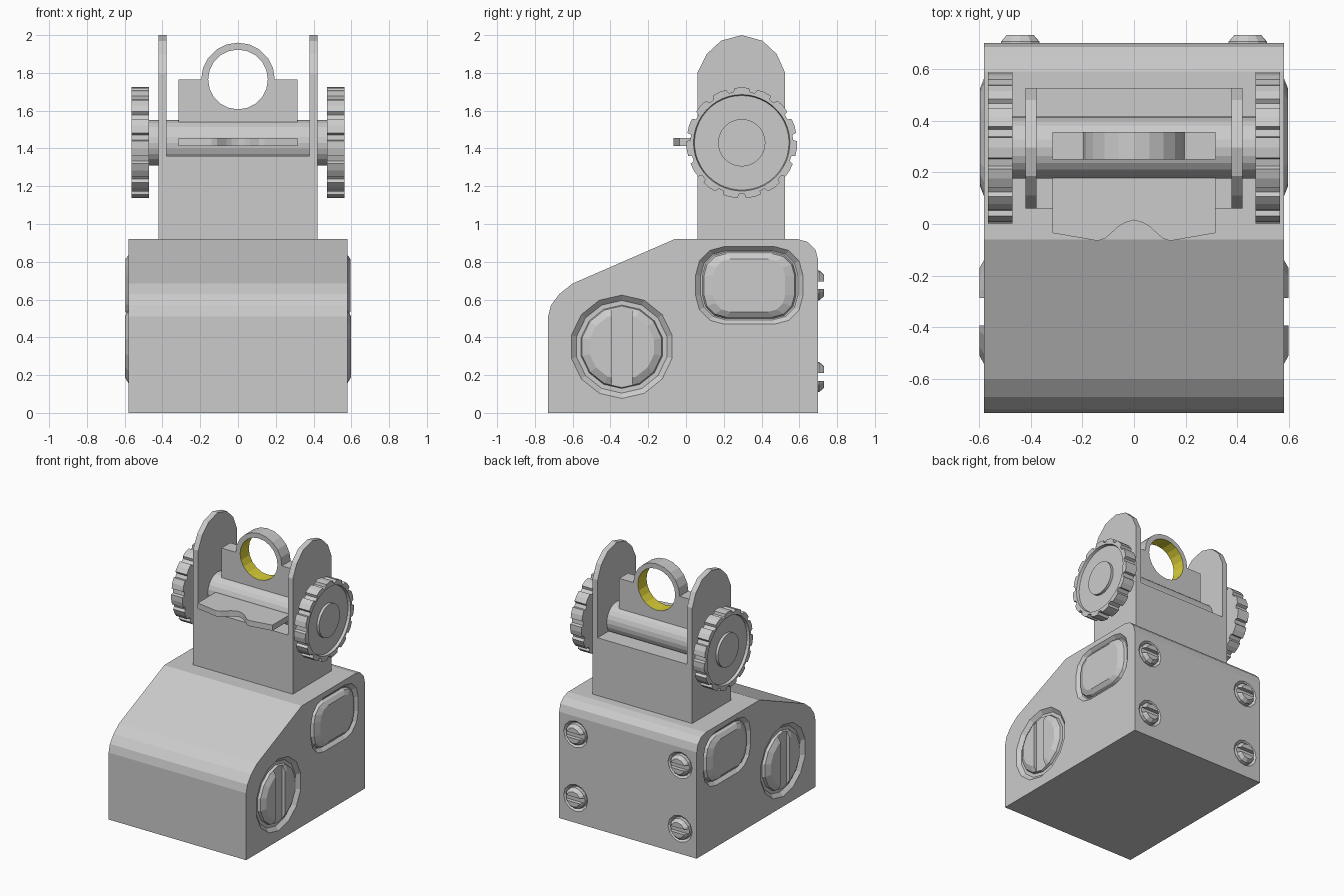
import bpy, bmesh
from math import sin, cos, pi, radians

cube = bpy.data.objects.get("Cube")
if cube:
    bpy.data.objects.remove(cube)


def material(name, rgb):
    m = bpy.data.materials.new(name)
    m.use_nodes = True
    col = (*rgb, 1)
    m.diffuse_color = col
    m.node_tree.nodes["Principled BSDF"].inputs["Base Color"].default_value = col
    return m


GREY = material("light_grey", (0.6, 0.6, 0.6))
YELLOW = material("yellow", (0.7, 0.62, 0.04))

# Outlines lie in the two remaining axes, in x, y, z order
PLACE = {
    "x": lambda u, v, h: (h, u, v),
    "y": lambda u, v, h: (u, h, v),
    "z": lambda u, v, h: (u, v, h),
}


def loft(name, axis, rings):
    """Skin a list of (outline, height) rings and cap both ends."""
    bm = bmesh.new()
    loops = [[bm.verts.new(PLACE[axis](u, v, h)) for u, v in outline]
             for outline, h in rings]
    n = len(loops[0])
    for a, b in zip(loops, loops[1:]):
        for i in range(n):
            j = (i + 1) % n
            bm.faces.new((a[i], a[j], b[j], b[i]))
    bm.faces.new(loops[0])
    bm.faces.new(loops[-1])
    bmesh.ops.recalc_face_normals(bm, faces=bm.faces)
    mesh = bpy.data.meshes.new(name)
    bm.to_mesh(mesh)
    bm.free()
    mesh.materials.append(GREY)
    obj = bpy.data.objects.new(name, mesh)
    bpy.context.collection.objects.link(obj)
    return obj


def extrude(name, axis, outline, h0, h1):
    return loft(name, axis, [(outline, h0), (outline, h1)])


def cut(obj, cutter):
    """Subtract the cutter for good and delete it."""
    mod = obj.modifiers.new("cut", "BOOLEAN")
    mod.operation, mod.solver, mod.object = "DIFFERENCE", "EXACT", cutter
    bpy.context.view_layer.update()
    graph = bpy.context.evaluated_depsgraph_get()
    mesh = bpy.data.meshes.new_from_object(obj.evaluated_get(graph))
    obj.modifiers.clear()
    obj.data = mesh
    bpy.data.objects.remove(cutter)


def circle(u, v, r, n):
    return [(u + r * sin(2 * pi * i / n), v + r * cos(2 * pi * i / n))
            for i in range(n)]


def rect(u0, u1, v0, v1):
    return [(u0, v0), (u1, v0), (u1, v1), (u0, v1)]


def pill(u, v, w, h, r, steps=3):
    """Rounded rectangle of half sizes w and h."""
    pts = []
    for q, (su, sv) in enumerate([(1, 1), (-1, 1), (-1, -1), (1, -1)]):
        for i in range(steps + 1):
            a = radians(90) * (q + i / steps)
            pts.append((u + su * (w - r) + r * cos(a), v + sv * (h - r) + r * sin(a)))
    return pts


# Base with sloped front and rounded edges
base = extrude("base", "x", [
    (-0.73, 0), (-0.73, 0.51), (-0.715, 0.57), (-0.67, 0.63), (-0.6, 0.685),
    (-0.06, 0.92), (0.59, 0.92), (0.645, 0.905), (0.685, 0.865), (0.7, 0.81),
    (0.7, 0)], -0.58, 0.58)

# Upright with two rounded ears
upright = extrude("upright", "x", [
    (0.06, 0.9), (0.06, 1.8), (0.11, 1.9), (0.185, 1.97), (0.295, 2.0),
    (0.405, 1.97), (0.48, 1.9), (0.525, 1.8), (0.525, 0.9)], -0.42, 0.42)
cut(upright, extrude("gap_cutter", "x", rect(-0.1, 0.7, 1.36, 2.1), -0.378, 0.378))

# Axle through the ears
AY, AZ = 0.295, 1.43
extrude("axle", "x", circle(AY, AZ, 0.12, 24), -0.48, 0.48)

# Rear sight plate with a lined ring
HZ = 1.765
arc = [(0.195 * cos(pi * i / 10), HZ + 0.195 * sin(pi * i / 10)) for i in range(11)]
aperture = extrude("aperture", "y", [(-0.315, 1.48), (0.315, 1.48), (0.315, HZ)]
                   + arc + [(-0.315, HZ)], 0.25, 0.355)
cut(aperture, extrude("hole_cutter", "y", circle(0, HZ, 0.158, 20), 0, 0.6))
aperture.data.materials.clear()
aperture.data.materials.append(GREY)
aperture.data.materials.append(YELLOW)
for f in aperture.data.polygons:
    d = ((f.center.x) ** 2 + (f.center.z - HZ) ** 2) ** 0.5
    f.material_index = int(abs(f.normal.y) < 0.1 and d < 0.165)

# Flat notched leaf in front of the axle
half = [(0.315, -0.035), (0.14, -0.065), (0.11, -0.055), (0.06, -0.01), (0.035, 0.005)]
extrude("notched_leaf", "z", [(-0.315, 0.22), (0.315, 0.22)] + half + [(0, 0.015)]
        + [(-x, y) for x, y in reversed(half)], 1.412, 1.455)

# Toothed knob outline
TEETH = 15
teeth = []
for i in range(TEETH):
    for frac, r in ((-0.32, 0.292), (0, 0.294), (0.32, 0.292), (0.38, 0.272), (0.62, 0.272)):
        a = 2 * pi * (i + frac) / TEETH
        teeth.append((AY + r * sin(a), AZ + r * cos(a)))


def around(r):
    """Circle matching the knob outline point for point."""
    pts = []
    for u, v in teeth:
        d = ((u - AY) ** 2 + (v - AZ) ** 2) ** 0.5
        pts.append((AY + (u - AY) * r / d, AZ + (v - AZ) * r / d))
    return pts


DY, DZ = -0.34, 0.35
BY, BZ = 0.335, 0.675
for side, s in (("left", 1), ("right", -1)):
    # Adjustment knob with dished face and centre boss
    loft(side + "_knob", "x", [
        (teeth, s * 0.47), (teeth, s * 0.565), (around(0.255), s * 0.565),
        (around(0.25), s * 0.545), (around(0.125), s * 0.545),
        (around(0.125), s * 0.565)])

    # Slotted dial in a round recess
    cut(base, loft("dial_recess_cutter", "x", [
        (circle(DY, DZ, 0.245, 14), s * 0.555), (circle(DY, DZ, 0.285, 14), s * 0.59)]))
    dial = loft(side + "_dial", "x", [
        (circle(DY, DZ, 0.222, 14), s * 0.55), (circle(DY, DZ, 0.215, 14), s * 0.575),
        (circle(DY, DZ, 0.175, 14), s * 0.597)])
    cut(dial, extrude("slot_cutter", "x", rect(DY - 0.053, DY + 0.053, 0, 0.7),
                      s * 0.572, s * 0.65))

    # Rounded push button in a matching recess
    cut(base, loft("button_recess_cutter", "x", [
        (pill(BY, BZ, 0.257, 0.182, 0.13), s * 0.555),
        (pill(BY, BZ, 0.295, 0.215, 0.16), s * 0.59)]))
    loft(side + "_button", "x", [
        (pill(BY, BZ, 0.25, 0.178, 0.126), s * 0.55),
        (pill(BY, BZ, 0.24, 0.168, 0.118), s * 0.575),
        (pill(BY, BZ, 0.19, 0.14, 0.09), s * 0.595)])

    # Slotted screws on the back, each in a shallow recess
    for level, z in (("lower", 0.19), ("upper", 0.675)):
        x = s * 0.44
        cut(base, loft("screw_recess_cutter", "y", [
            (circle(x, z, 0.085, 12), 0.68), (circle(x, z, 0.11, 12), 0.71)]))
        screw = loft(f"{level}_{side}_screw", "y", [
            (circle(x, z, 0.082, 12), 0.67), (circle(x, z, 0.08, 12), 0.705),
            (circle(x, z, 0.058, 12), 0.73)])
        cut(screw, extrude("slot_cutter", "y", rect(x - 0.2, x + 0.2, z - 0.02, z + 0.02),
                           0.7, 0.8))
